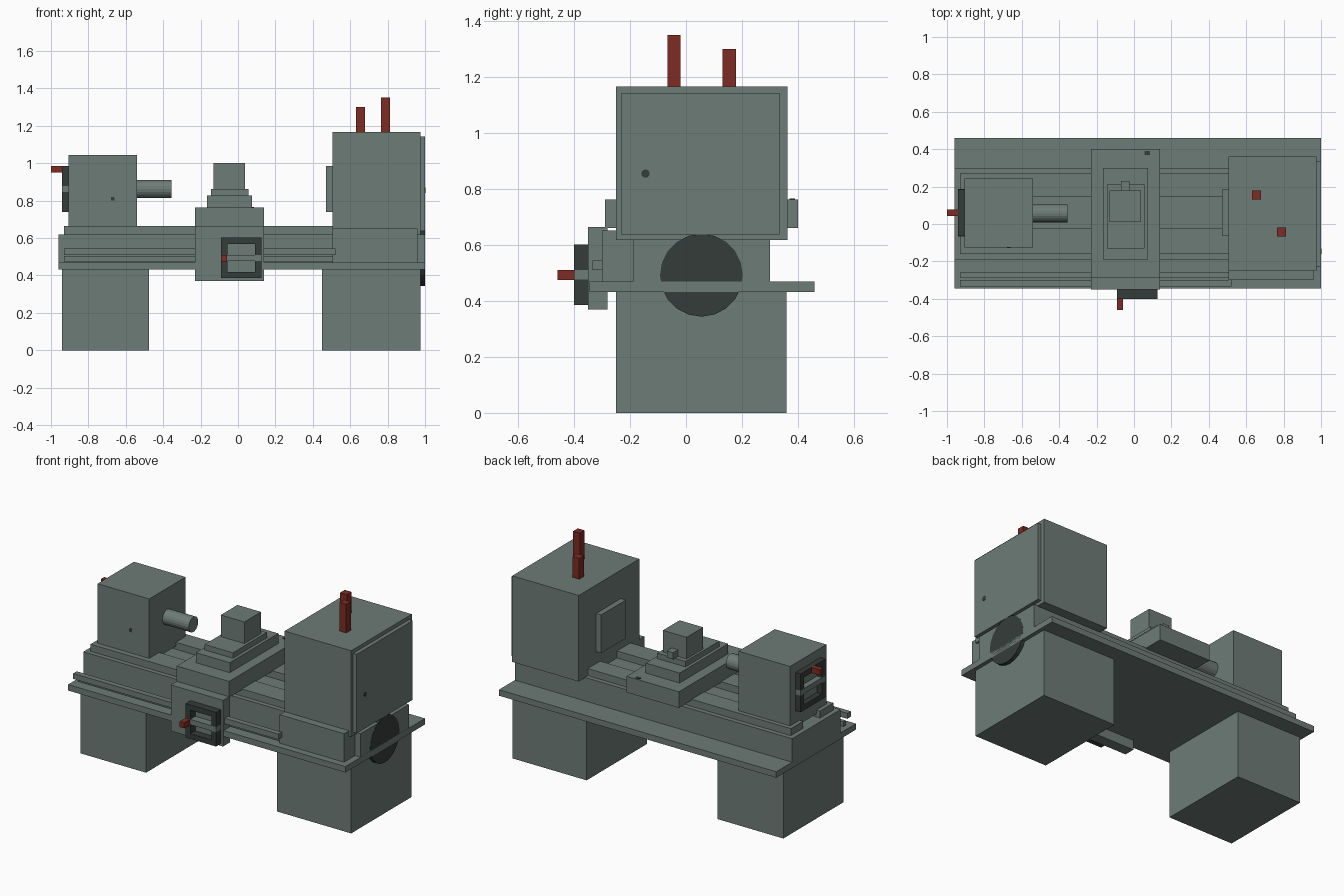
import bpy, bmesh
from math import pi
from mathutils import Matrix

cube = bpy.data.objects.get("Cube")
if cube:
    bpy.data.objects.remove(cube, do_unlink=True)


def material(name, rgb):
    m = bpy.data.materials.new(name)
    m.use_nodes = True
    m.diffuse_color = (*rgb, 1)
    m.node_tree.nodes["Principled BSDF"].inputs["Base Color"].default_value = (*rgb, 1)
    return m


GREY = material("machine grey green", (0.155, 0.2, 0.182))
DARK = material("dark iron", (0.036, 0.046, 0.042))
RED = material("handle red", (0.21, 0.025, 0.016))


def finish(name, bm, mat):
    mesh = bpy.data.meshes.new(name)
    bmesh.ops.recalc_face_normals(bm, faces=bm.faces)
    bm.to_mesh(mesh)
    bm.free()
    mesh.materials.append(mat)
    obj = bpy.data.objects.new(name, mesh)
    bpy.context.collection.objects.link(obj)
    return obj


def add_block(bm, x, y, z):
    size = Matrix.Diagonal((x[1] - x[0], y[1] - y[0], z[1] - z[0], 1))
    move = Matrix.Translation((sum(x) / 2, sum(y) / 2, sum(z) / 2))
    bmesh.ops.create_cube(bm, size=1, matrix=move @ size)


def block(name, x, y, z, mat=GREY):
    bm = bmesh.new()
    add_block(bm, x, y, z)
    return finish(name, bm, mat)


def cylinder(name, x, y, z, radius, sides, mat=GREY):
    """Cylinder lying along x."""
    bm = bmesh.new()
    place = Matrix.Translation((sum(x) / 2, y, z)) @ Matrix.Rotation(pi / 2, 4, "Y")
    bmesh.ops.create_cone(bm, cap_ends=True, segments=sides, radius1=radius,
                          radius2=radius, depth=x[1] - x[0], matrix=place)
    return finish(name, bm, mat)


def square_wheel(name, side, z, depth, rim, along_x):
    """Square hand wheel: dark rim with a grey spoke through it."""
    def oriented(s, d):
        return (d, s) if along_x else (s, d)
    bm = bmesh.new()
    for zz in ((z[0], z[0] + rim), (z[1] - rim, z[1])):
        add_block(bm, *oriented(side, depth), zz)
    for s in ((side[0], side[0] + rim), (side[1] - rim, side[1])):
        add_block(bm, *oriented(s, depth), (z[0] + rim, z[1] - rim))
    finish(name + "_rim", bm, DARK)
    mid, e = sum(z) / 2, 0.001
    block(name + "_spoke", *oriented((side[0] - e, side[1] + e), (depth[0] - e, depth[1] + e)),
          (mid - 0.017, mid + 0.017))


# Pedestals and chip tray
block("left_pedestal", (0.45, 0.975), (-0.25, 0.36), (0, 0.435))
block("right_pedestal", (-0.94, -0.475), (-0.25, 0.36), (0, 0.435))
block("chip_tray", (-0.96, 1), (-0.345, 0.46), (0.432, 0.47))

# Bed, ways and feed rods
block("bed", (-0.96, 0.999), (-0.19, 0.30), (0.45, 0.62))
for name, y in (("front_way", (-0.16, -0.025)), ("rear_way", (0.145, 0.27))):
    block(name, (-0.93, 0.6), y, (0.61, 0.665))
block("lead_screw", (-0.93, 0.52), (-0.335, -0.30), (0.51, 0.545))
block("feed_rod", (-0.93, 0.52), (-0.285, -0.26), (0.475, 0.505))
block("feed_gearbox", (0.505, 0.96), (-0.30, -0.18), (0.465, 0.652))

# Headstock with cover, spindle plate and levers
block("headstock", (0.505, 0.975), (-0.25, 0.362), (0.617, 1.167))
block("end_cover", (0.97, 1), (-0.23, 0.335), (0.638, 1.143))
block("spindle_plate", (0.47, 0.51), (-0.065, 0.185), (0.74, 0.985))
block("rear_lever", (0.63, 0.678), (0.13, 0.178), (1.16, 1.3), RED)
block("front_lever", (0.765, 0.812), (-0.067, -0.02), (1.16, 1.35), RED)
cylinder("drive_pulley", (0.97, 1), 0.055, 0.492, 0.148, 20, DARK)

# Carriage: apron, saddle, slides and tool post
block("apron", (-0.23, 0.14), (-0.35, -0.28), (0.37, 0.665))
block("saddle", (-0.23, 0.14), (-0.29, 0.40), (0.66, 0.763))
block("cross_slide", (-0.165, 0.075), (-0.19, 0.30), (0.755, 0.827))
block("compound_slide", (-0.145, 0.055), (-0.13, 0.212), (0.82, 0.862))
block("tool_post", (-0.13, 0.037), (0.012, 0.18), (0.855, 1))
block("compound_knob", (-0.07, -0.025), (0.175, 0.23), (0.862, 0.905))
square_wheel("apron_wheel", (-0.09, 0.125), (0.385, 0.602), (-0.40, -0.345), 0.033, False)
block("apron_handle", (-0.092, -0.058), (-0.46, -0.39), (0.475, 0.51), RED)

# Tailstock
block("tailstock", (-0.905, -0.54), (-0.125, 0.242), (0.64, 1.045))
cylinder("quill", (-0.56, -0.355), 0.057, 0.862, 0.048, 20)
square_wheel("tailstock_wheel", (-0.065, 0.185), (0.74, 0.985), (-0.94, -0.90), 0.035, True)
block("tailstock_handle", (-1, -0.93), (0.043, 0.077), (0.95, 0.985), RED)

# Small dark fittings
cylinder("cover_latch", (0.999, 1.002), -0.145, 0.855, 0.015, 12, DARK)
block("tailstock_oil_point", (-0.68, -0.66), (-0.128, -0.12), (0.80, 0.82), DARK)
block("saddle_oil_point", (0.055, 0.085), (0.37, 0.39), (0.76, 0.766), DARK)
